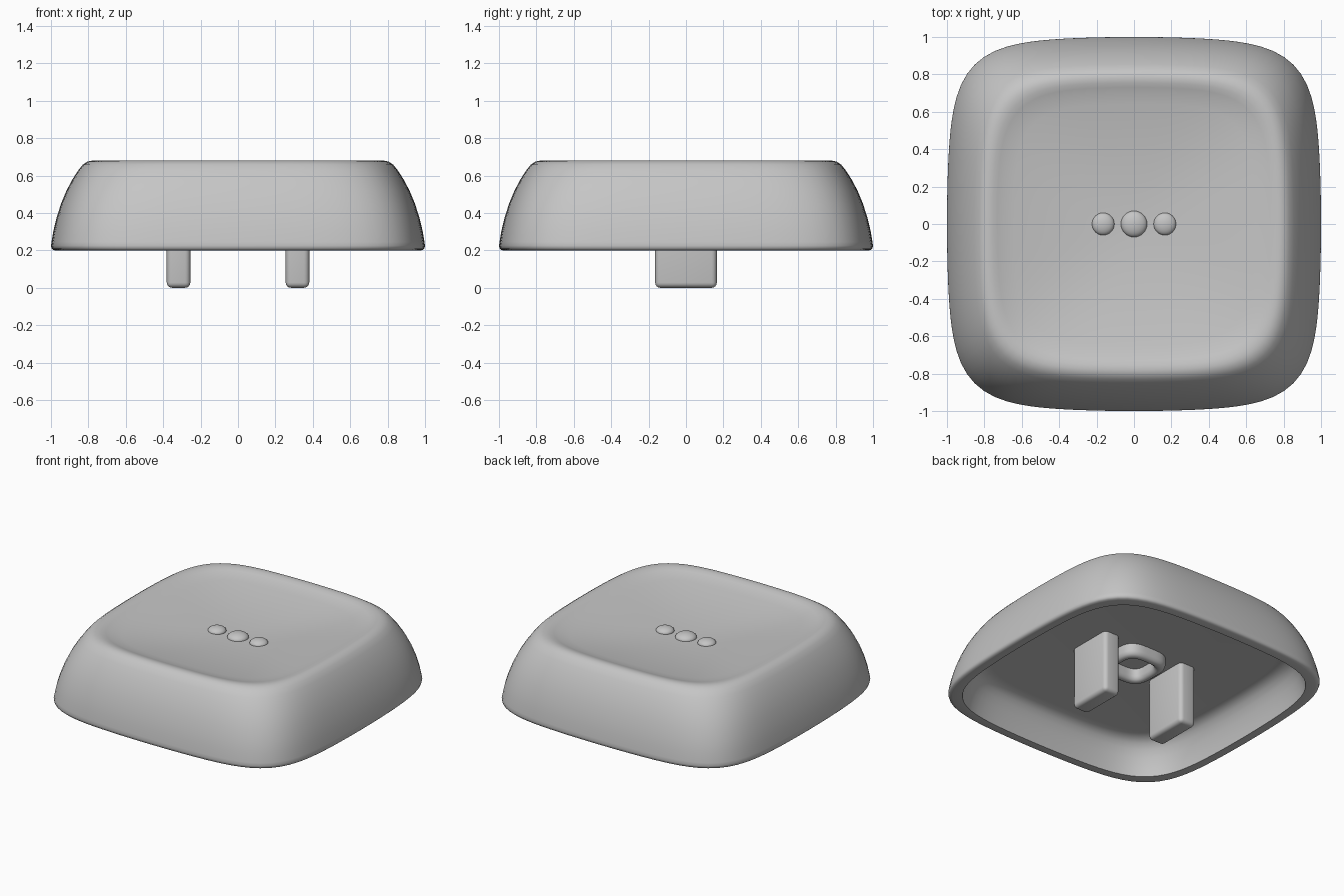
import bpy, bmesh, math
from mathutils import Vector

if "Cube" in bpy.data.objects:
    bpy.data.objects.remove(bpy.data.objects["Cube"], do_unlink=True)

grey = bpy.data.materials.new("plain grey")
grey.use_nodes = True
colour = (0.56, 0.56, 0.56, 1)
grey.diffuse_color = colour
grey.node_tree.nodes["Principled BSDF"].inputs["Base Color"].default_value = colour

SEGMENTS = 128
DISH_WIDTH, DISH_LOW, DISH_HIGH = 0.70, 0.59, 0.658


def finish(name, bm, angle=40):
    """Turn a bmesh into a smooth-shaded grey object."""
    bmesh.ops.recalc_face_normals(bm, faces=bm.faces)
    mesh = bpy.data.meshes.new(name)
    bm.to_mesh(mesh)
    bm.free()
    mesh.materials.append(grey)
    mesh.shade_smooth()
    mesh.set_sharp_from_angle(angle=math.radians(angle))
    obj = bpy.data.objects.new(name, mesh)
    bpy.context.collection.objects.link(obj)
    return obj


def squircle(width, z, power, bulge):
    """Points of a rounded square whose sides bow outward by the bulge."""
    points = []
    for i in range(SEGMENTS):
        a = math.tau * i / SEGMENTS
        c, s = math.cos(a), math.sin(a)
        r = 1 / (abs(c) ** power + abs(s) ** power) ** (1 / power)
        x, y = r * c, r * s
        points.append(Vector((width * x * (1 - bulge * y * y),
                              width * y * (1 - bulge * x * x), z)))
    return points


def loft(name, rings, closed=False):
    """Skin a list of (half width, z, power, bulge) rings."""
    bm = bmesh.new()
    loops = [[bm.verts.new(p) for p in squircle(*ring)] for ring in rings]
    pairs = list(zip(loops, loops[1:]))
    if closed:
        pairs.append((loops[-1], loops[0]))
    else:
        bm.faces.new(loops[0])
        bm.faces.new(loops[-1])
    for a, b in pairs:
        for i in range(SEGMENTS):
            j = (i + 1) % SEGMENTS
            bm.faces.new((a[i], a[j], b[j], b[i]))
    return finish(name, bm)


def dish_height(x):
    return DISH_LOW + (DISH_HIGH - DISH_LOW) * (x / DISH_WIDTH) ** 2


# Cap shell: scooped top, curved skirt, hollow underside
dish = []
for i in range(1, 13):
    t = i / 12
    dish.append((DISH_WIDTH * t, dish_height(DISH_WIDTH * t),
                 2 + 3 * t, 0.05 * t))
skirt = [(0.73, 0.669), (0.755, 0.677), (0.78, 0.68), (0.805, 0.675),
         (0.83, 0.658), (0.855, 0.627), (0.885, 0.58), (0.917, 0.52),
         (0.946, 0.45), (0.97, 0.375), (0.987, 0.305), (0.997, 0.245),
         (1.0, 0.225), (0.997, 0.211), (0.99, 0.204), (0.978, 0.2)]
cavity = [(0.928, 0.2), (0.92, 0.25), (0.903, 0.32), (0.883, 0.37),
          (0.863, 0.402), (0.84, 0.422), (0.81, 0.434), (0.78, 0.437)]
walls = [(w, z, 5 + max(0, w - 0.7) * 3.3, 0.055) for w, z in skirt + cavity]
loft("cap_shell", dish + walls)

# Square locating ring under the cap
ring = [(0.175, 0.45), (0.175, 0.385), (0.168, 0.364), (0.152, 0.353),
        (0.132, 0.353), (0.117, 0.364), (0.11, 0.385), (0.11, 0.45)]
loft("underside_ring", [(w, z, 3.5, 0) for w, z in ring], closed=True)

# Two mounting prongs
for side, label in ((1, "left"), (-1, "right")):
    bm = bmesh.new()
    bmesh.ops.create_cube(bm, size=1)
    bmesh.ops.scale(bm, verts=bm.verts, vec=(0.126, 0.33, 0.47))
    bmesh.ops.translate(bm, verts=bm.verts, vec=(side * 0.318, 0, 0.235))
    bmesh.ops.bevel(bm, geom=bm.edges[:], offset=0.028, segments=4,
                    profile=0.5, affect='EDGES')
    finish(label + "_prong", bm)

# Three raised tactile dots in the dish
for x, radius, label in ((-0.165, 0.06, "right"), (0, 0.07, "middle"),
                         (0.165, 0.06, "left")):
    bm = bmesh.new()
    bmesh.ops.create_uvsphere(bm, u_segments=32, v_segments=16, radius=radius)
    bmesh.ops.scale(bm, verts=bm.verts, vec=(1, 1, 0.5))
    bmesh.ops.translate(bm, verts=bm.verts, vec=(x, 0, dish_height(x)))
    finish(label + "_dot", bm)
